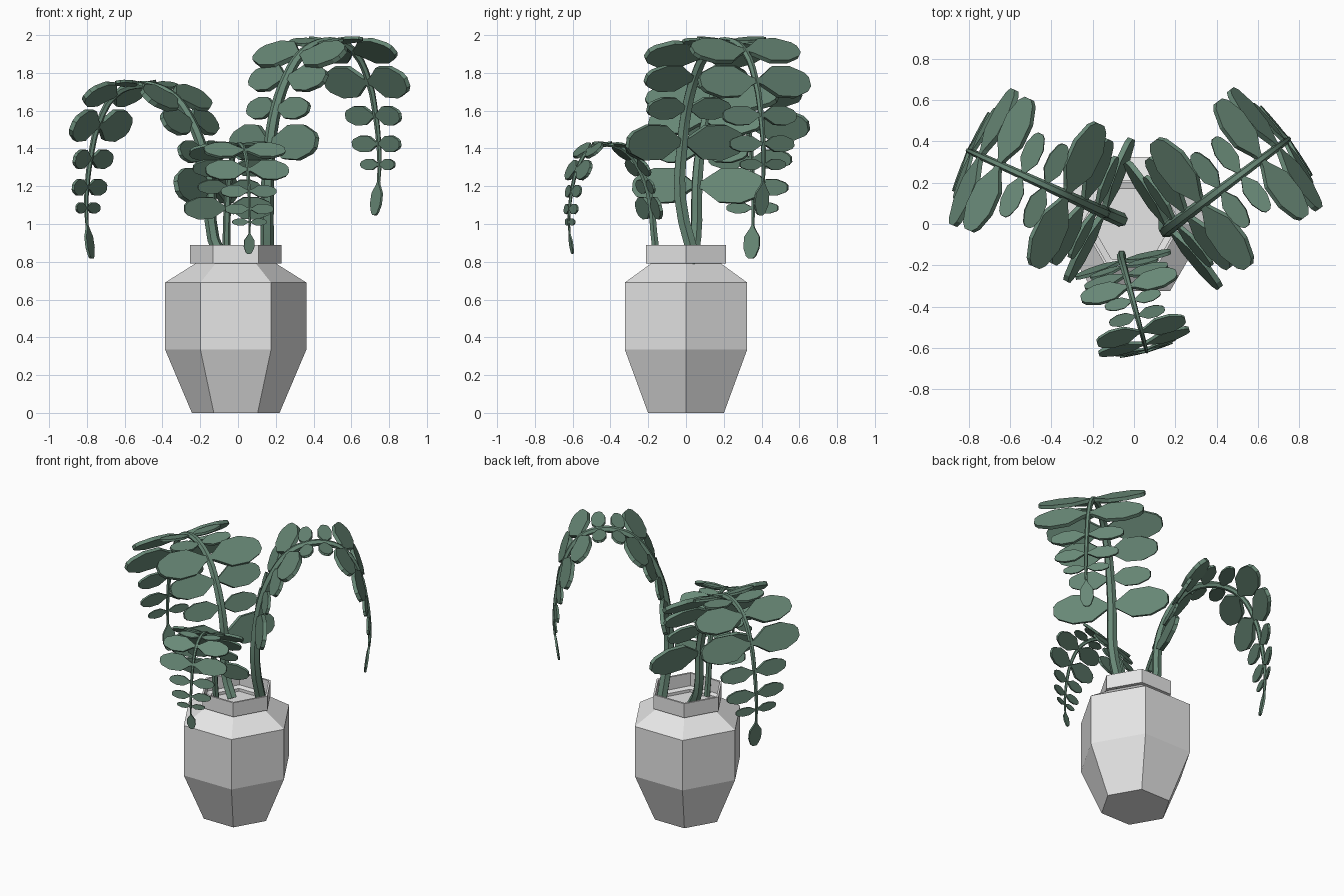
import bpy, bmesh, math
from mathutils import Vector

cube = bpy.data.objects.get("Cube")
if cube:
    bpy.data.objects.remove(cube, do_unlink=True)


def material(name, color):
    mat = bpy.data.materials.new(name)
    mat.use_nodes = True
    mat.diffuse_color = color
    mat.node_tree.nodes["Principled BSDF"].inputs["Base Color"].default_value = color
    return mat


GREY = material("pot grey", (0.79, 0.79, 0.79, 1))
GREEN = material("leaf green", (0.14, 0.25, 0.185, 1))
UP = Vector((0, 0, 1))


def add_mesh(name, bm, mat):
    bmesh.ops.recalc_face_normals(bm, faces=bm.faces)
    mesh = bpy.data.meshes.new(name)
    bm.to_mesh(mesh)
    bm.free()
    mesh.materials.append(mat)
    obj = bpy.data.objects.new(name, mesh)
    bpy.context.collection.objects.link(obj)
    return obj


# Six-sided pot with a stepped rim and a recessed floor, (radius, height)
POT = [(0.232, 0), (0.374, 0.335), (0.374, 0.69), (0.215, 0.79), (0.243, 0.79),
       (0.243, 0.89), (0.228, 0.89), (0.228, 0.8), (0.195, 0.79), (0.195, 0.77)]
bm = bmesh.new()
rings = []
for r, z in POT:
    angles = [math.tau * i / 6 for i in range(6)]
    rings.append([bm.verts.new((r * math.cos(a) - 0.012, r * math.sin(a), z)) for a in angles])
for low, high in zip(rings, rings[1:]):
    for i in range(6):
        j = (i + 1) % 6
        bm.faces.new((low[i], low[j], high[j], high[i]))
bm.faces.new(rings[0])
bm.faces.new(rings[-1])
add_mesh("pot", bm, GREY)

# Shared frond arch: (reach, height from crown, leaf length)
ARCH = [(0.02, -0.53, 0.38), (0.06, -0.35, 0.27), (0.13, -0.19, 0.33), (0.22, -0.07, 0.38),
        (0.33, -0.01, 0.22), (0.45, 0, 0.22), (0.57, -0.05, 0.35), (0.67, -0.21, 0.36),
        (0.715, -0.39, 0.24), (0.735, -0.54, 0.21), (0.74, -0.65, 0.15), (0.735, -0.74, 0.18)]
# Half outline of a leaf: (along, half width) for unit length
LEAF = [(0, 0.03), (0.1, 0.07), (0.35, 0.24), (0.68, 0.25), (0.93, 0.15), (1, 0.07)]


def add_leaf(bm, origin, along, across, length):
    """Flat blunt leaf with a little thickness."""
    normal = along.cross(across).normalized() * 0.035 * length
    outline = LEAF + [(t, -w) for t, w in reversed(LEAF)]
    points = [origin + (along * t + across * w) * length for t, w in outline]
    top = [bm.verts.new(p + normal) for p in points]
    bottom = [bm.verts.new(p - normal) for p in points]
    bm.faces.new(top)
    bm.faces.new(bottom[::-1])
    for i in range(len(points)):
        j = (i + 1) % len(points)
        bm.faces.new((top[i], bottom[i], bottom[j], top[j]))


def add_stem(name, path, thick):
    """Tapered tube through the path points."""
    curve = bpy.data.curves.new(name, "CURVE")
    curve.dimensions = "3D"
    curve.bevel_depth = thick
    curve.bevel_resolution = 1
    curve.resolution_u = 3
    curve.use_fill_caps = True
    spline = curve.splines.new("BEZIER")
    spline.bezier_points.add(len(path) - 1)
    for i, (bp, p) in enumerate(zip(spline.bezier_points, path)):
        bp.co = p
        bp.radius = 1 - 0.75 * i / (len(path) - 1)
        bp.handle_left_type = bp.handle_right_type = "AUTO"
    curve.materials.append(GREEN)
    obj = bpy.data.objects.new(name, curve)
    bpy.context.collection.objects.link(obj)
    bpy.ops.object.select_all(action="DESELECT")
    obj.select_set(True)
    bpy.context.view_layer.objects.active = obj
    bpy.ops.object.convert(target="MESH")
    bpy.ops.object.shade_smooth_by_angle(angle=math.radians(50))


def add_frond(name, foot, base, neck, tip, crown, scale, thick):
    start = Vector((*base, crown))
    heading = (Vector((*tip, crown)) - start).normalized()
    side = heading.cross(UP)
    spine = [start + (heading * h + UP * z) * scale for h, z, _ in ARCH]

    # Stem, from the pot floor up and over the arch
    add_stem(name + "_stem", [Vector((*foot, 0.79)), Vector((*base, neck))] + spine, thick)

    # Leaf pairs along the arch; shorter leaves are slimmer
    bm = bmesh.new()
    for i, (_, _, length) in enumerate(ARCH[:-1]):
        tangent = (spine[i + 1] - spine[max(i - 1, 0)]).normalized()
        outward = side.cross(tangent).normalized()
        slim = min(1, 0.62 + length)
        # Leaves lift slightly at the crown and fold inward on the steep parts
        fold = math.radians(9 * tangent.z ** 2 - 5)
        for sign in (1, -1):
            along = side * sign * math.cos(fold) - outward * math.sin(fold)
            add_leaf(bm, spine[i], along, tangent * slim, length * scale)

    # End leaf, curling back under the arch
    curl = (-UP - heading * 0.15).normalized()
    add_leaf(bm, spine[-1], curl, side, ARCH[-1][2] * scale)
    add_mesh(name + "_leaves", bm, GREEN)


add_frond("left_frond", (0.155, 0.05), (0.155, -0.03), 1.13, (0.76, 0.42), 1.965, 1, 0.037)
add_frond("right_frond", (-0.06, 0.02), (-0.13, 0.05), 0.92, (-0.79, 0.35), 1.735, 1, 0.035)
add_frond("front_frond", (-0.06, -0.15), (-0.06, -0.17), 0.95, (0.065, -0.63), 1.42, 0.63, 0.022)
